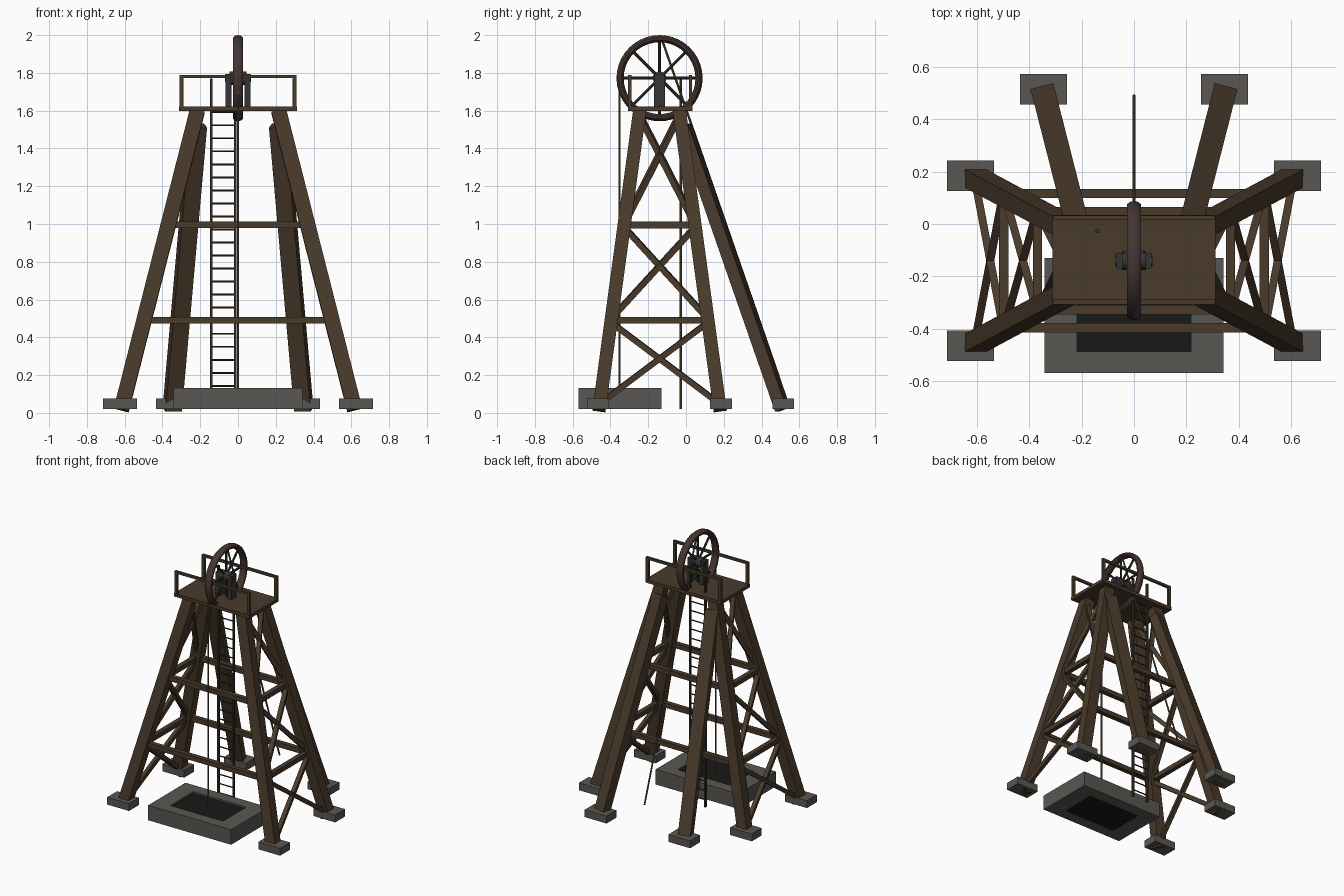
import bpy, bmesh, math
from mathutils import Vector, Matrix

if "Cube" in bpy.data.objects:
    bpy.data.objects.remove(bpy.data.objects["Cube"])


def mat(name, r, g, b):
    m = bpy.data.materials.new(name)
    m.diffuse_color = (r, g, b, 1)
    m.use_nodes = True
    m.node_tree.nodes["Principled BSDF"].inputs["Base Color"].default_value = m.diffuse_color
    return m


WOOD = mat("wood", 0.068, 0.043, 0.024)
DARK_WOOD = mat("dark_wood", 0.035, 0.025, 0.016)
STONE = mat("stone", 0.10, 0.095, 0.085)
IRON = mat("iron", 0.035, 0.035, 0.038)
RUST = mat("rusty_rim", 0.06, 0.036, 0.03)
ROPE = mat("rope", 0.12, 0.085, 0.045)
BLACK = mat("shaft_dark", 0.01, 0.009, 0.008)


def finish(name, bm, m):
    me = bpy.data.meshes.new(name)
    bm.to_mesh(me)
    bm.free()
    me.materials.append(m)
    ob = bpy.data.objects.new(name, me)
    bpy.context.collection.objects.link(ob)
    return ob


def smooth(ob):
    bpy.ops.object.select_all(action='DESELECT')
    ob.select_set(True)
    bpy.context.view_layer.objects.active = ob
    bpy.ops.object.shade_smooth_by_angle(angle=math.radians(40))


def box(name, lo, hi, m):
    lo, hi = Vector(lo), Vector(hi)
    bm = bmesh.new()
    bmesh.ops.create_cube(bm, size=1, matrix=Matrix.Translation((lo + hi) / 2)
                          @ Matrix.Diagonal((*(hi - lo), 1)))
    return finish(name, bm, m)


def frame(a, b, ref=None):
    # z runs from a to b, x follows ref (or stays horizontal)
    d = (b - a).normalized()
    if ref is None:
        rot = d.to_track_quat('Z', 'Y').to_matrix()
    else:
        x = (ref - ref.dot(d) * d).normalized()
        rot = Matrix((x, d.cross(x), d)).transposed()
    return Matrix.Translation((a + b) / 2) @ rot.to_4x4()


def beam(name, a, b, w, t, m=WOOD, ref=None):
    a, b = Vector(a), Vector(b)
    bm = bmesh.new()
    bmesh.ops.create_cube(bm, size=1, matrix=frame(a, b, ref)
                          @ Matrix.Diagonal((w, t, (b - a).length, 1)))
    return finish(name, bm, m)


def rod(name, a, b, r, m, n=8):
    a, b = Vector(a), Vector(b)
    bm = bmesh.new()
    bmesh.ops.create_cone(bm, cap_ends=True, segments=n, radius1=r, radius2=r,
                          depth=(b - a).length, matrix=frame(a, b))
    ob = finish(name, bm, m)
    smooth(ob)
    return ob


X = Vector((1, 0, 0))
CY = -0.14          # centre line of the tower in y
AX = 1.772          # axle height


def leg_pt(sx, sy, z):
    t = (z - 0.02) / 1.58
    return Vector((sx * (0.617 - 0.402 * t), CY + sy * (0.32 - 0.215 * t), z))


# Main legs, rear struts and their footings
for sx, side in ((-1, "left"), (1, "right")):
    for sy, end in ((-1, "front"), (1, "back")):
        beam(f"{end}_leg_{side}", leg_pt(sx, sy, 0.017), leg_pt(sx, sy, 1.6), 0.08, 0.07, ref=X)
        x, y = sx * 0.624, CY + sy * 0.325
        box(f"{end}_footing_{side}", (x - 0.09, y - 0.058, 0.02), (x + 0.09, y + 0.058, 0.075), STONE)
    beam(f"rear_strut_{side}", (sx * 0.348, 0.512, 0.018), (sx * 0.215, -0.01, 1.52), 0.09, 0.065)
    x = sx * 0.345
    box(f"strut_footing_{side}", (x - 0.09, 0.457, 0.02), (x + 0.09, 0.573, 0.075), STONE)

# Horizontal girts around the tower
for z in (0.49, 0.995):
    for s in (-1, 1):
        beam(f"cross_girt_{z}_{s}", leg_pt(-1, s, z), leg_pt(1, s, z), 0.035, 0.035)
        beam(f"side_girt_{z}_{s}", leg_pt(s, -1, z), leg_pt(s, 1, z), 0.035, 0.035)

# Diagonal cross braces on both sides
for z0, z1 in ((0.05, 0.48), (0.50, 0.985), (1.005, 1.58)):
    for sx in (-1, 1):
        for sy in (-1, 1):
            beam(f"side_brace_{z0}_{sx}_{sy}", leg_pt(sx, sy, z0), leg_pt(sx, -sy, z1), 0.03, 0.03)

# Deck and railings
box("deck", (-0.312, -0.308, 1.598), (0.312, 0.034, 1.622), WOOD)
for y, end in ((-0.298, "front"), (0.024, "back")):
    for sx in (-1, 1):
        box(f"{end}_rail_post_{sx}", (sx * 0.299 - 0.011, y - 0.009, 1.62),
            (sx * 0.299 + 0.011, y + 0.009, 1.785), WOOD)
    box(f"{end}_top_rail", (-0.31, y - 0.009, 1.772), (0.31, y + 0.009, 1.789), WOOD)

# Winding wheel: rim, spokes, hub, axle and bearing posts
N, K, R = 40, 10, 0.209
bm = bmesh.new()
rings = []
for i in range(N):
    a = 2 * math.pi * i / N
    ring = []
    for k in range(K):
        b = 2 * math.pi * k / K
        r = R + 0.019 * math.cos(b)
        ring.append(bm.verts.new((0.028 * math.sin(b), CY + r * math.cos(a), AX + r * math.sin(a))))
    rings.append(ring)
for i in range(N):
    p, q = rings[i], rings[(i + 1) % N]
    for k in range(K):
        bm.faces.new((p[k], p[(k + 1) % K], q[(k + 1) % K], q[k]))
bmesh.ops.recalc_face_normals(bm, faces=bm.faces)
smooth(finish("wheel_rim", bm, RUST))
for i in range(8):
    a = math.pi * i / 4
    d = Vector((0, math.cos(a), math.sin(a)))
    c = Vector((0, CY, AX))
    rod(f"wheel_spoke_{i}", c + d * 0.02, c + d * 0.2, 0.008, IRON)
rod("wheel_hub", (-0.046, CY, AX), (0.046, CY, AX), 0.036, IRON, 16)
rod("wheel_axle", (-0.07, CY, AX), (0.07, CY, AX), 0.02, IRON, 12)
for s in (-1, 1):
    box(f"bearing_post_{s}", (s * 0.05 - 0.016, CY - 0.03, 1.62), (s * 0.05 + 0.016, CY + 0.03, 1.795), IRON)

# Hoisting ropes
rod("shaft_rope", (0, -0.352, 0.06), (0, -0.352, AX), 0.006, ROPE)
rod("winder_rope", (0, 0.49, 0.195), (0, -0.125, 1.97), 0.006, ROPE)

# Ladder
for x in (-0.141, -0.015):
    box("ladder_stile", (x - 0.007, -0.035, 0.02), (x + 0.007, -0.021, 1.77), DARK_WOOD)
for i in range(23):
    z = 0.074 + i * 0.069
    rod("ladder_rung", (-0.141, -0.028, z), (-0.015, -0.028, z), 0.005, DARK_WOOD, 6)

# Stone shaft collar with dark opening
y0, y1, i0, i1 = -0.57, -0.13, -0.487, -0.213
box("collar_front", (-0.342, y0, 0.02), (0.342, i0, 0.132), STONE)
box("collar_back", (-0.342, i1, 0.02), (0.342, y1, 0.132), STONE)
box("collar_left", (-0.342, i0, 0.02), (-0.218, i1, 0.132), STONE)
box("collar_right", (0.218, i0, 0.02), (0.342, i1, 0.132), STONE)
box("shaft_opening", (-0.218, i0, 0.022), (0.218, i1, 0.12), BLACK)
